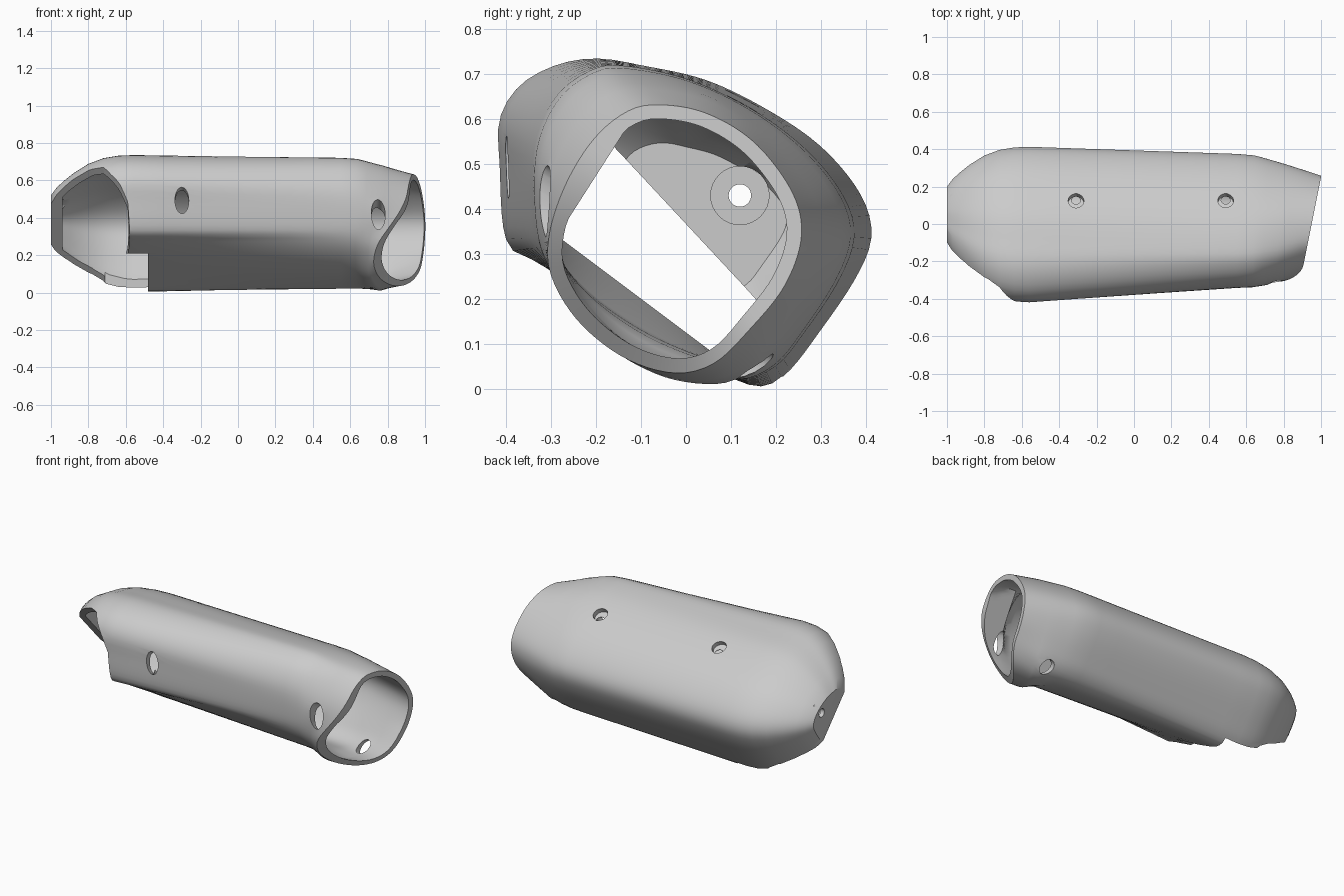
import bpy, bmesh, math
from mathutils import Vector

cube = bpy.data.objects.get("Cube")
if cube:
    bpy.data.objects.remove(cube)

SIDES = 96
CENTRE = Vector((0.02, 0.36))   # axis of the shell in (y, z)
DOME_CENTRE = (0.08, 0.4)       # point the domed end shrinks towards
WALL = 0.033
# Flat inner faces: outward direction and distance from the axis
FLOOR = (Vector((-.6, -.8)), .2)
FRONT_LEDGE = (Vector((-.842, .539)), .247)

# Cross-section outlines in (y, z), from the top round towards the back
WIDE = [(-.2, .735), (-.1, .72), (.05, .685), (.2, .61), (.31, .53), (.39, .43),
        (.413, .34), (.38, .25), (.3, .13), (.22, .03), (.15, .005), (.02, .07),
        (-.15, .175), (-.33, .28), (-.4, .33), (-.415, .5), (-.415, .6),
        (-.37, .675), (-.29, .72)]
NARROW = [(-.15, .72), (0, .69), (.15, .62), (.27, .53), (.35, .43), (.375, .34),
          (.34, .24), (.26, .12), (.2, .05), (.12, .02), (0, .05), (-.13, .11),
          (-.25, .2), (-.32, .3), (-.34, .42), (-.335, .55), (-.29, .65), (-.22, .705)]
NECK = [(-.12, .68), (.05, .65), (.2, .55), (.3, .43), (.32, .33), (.28, .22),
        (.19, .08), (.12, .025), (.05, .01), (-.06, .03), (-.18, .1), (-.28, .22),
        (-.315, .32), (-.32, .45), (-.28, .56), (-.21, .65)]
MOUTH = [(-.07, .632), (.04, .615), (.15, .55), (.235, .44), (.257, .34), (.22, .23),
         (.14, .13), (.06, .055), (-.03, .035), (-.14, .07), (-.24, .15), (-.3, .25),
         (-.305, .34), (-.27, .45), (-.21, .55), (-.14, .612)]


def ray(i):
    angle = -math.pi + math.tau * i / SIDES
    return Vector((math.cos(angle), math.sin(angle)))


def polar(outline):
    """Smooth an outline and return its radius at evenly spaced angles."""
    pts = [Vector(p) - CENTRE for p in outline]
    n, samples = len(pts), []
    for i in range(n):
        a, b, c, d = (pts[(i + k) % n] for k in (-1, 0, 1, 2))
        for s in range(12):
            t = s / 12
            p = 0.5 * (2 * b + (c - a) * t + (2 * a - 5 * b + 4 * c - d) * t ** 2
                       + (3 * b - a - 3 * c + d) * t ** 3)
            samples.append((math.atan2(p.y, p.x), p.length))
    samples.sort()
    samples = ([(samples[-1][0] - math.tau, samples[-1][1])] + samples
               + [(samples[0][0] + math.tau, samples[0][1])])
    radii = []
    for i in range(SIDES):
        angle = -math.pi + math.tau * i / SIDES
        for (a0, r0), (a1, r1) in zip(samples, samples[1:]):
            if a0 <= angle <= a1:
                radii.append(r0 + (r1 - r0) * (angle - a0) / max(a1 - a0, 1e-6))
                break
    return radii


def inset(radii, flat=None):
    """Inner radii: the wall thickness, trimmed by a flat inner face if given."""
    inner = [r - WALL for r in radii]
    if flat:
        for i in range(SIDES):
            facing = ray(i).dot(flat[0])
            if facing > .1:
                inner[i] = min(inner[i], flat[1] / facing)
    return inner


def section(x, radii, scale=1.0, slant=0.0):
    """A ring of points; slant runs 0 to 1 towards the angled, scooped mouth."""
    ring = []
    for i, r in enumerate(radii):
        y, z = CENTRE + ray(i) * r
        y = DOME_CENTRE[0] + (y - DOME_CENTRE[0]) * scale
        z = DOME_CENTRE[1] + (z - DOME_CENTRE[1]) * scale
        scoop = 2.1 * max(0, .22 - .72 * y - .69 * z) ** 2
        ring.append((x + slant * (.2 * y - scoop), y, z))
    return ring


def blend(a, b, t):
    return [p + (q - p) * t for p, q in zip(a, b)]


def mesh_object(name, bm):
    bmesh.ops.recalc_face_normals(bm, faces=bm.faces)
    mesh = bpy.data.meshes.new(name)
    bm.to_mesh(mesh)
    bm.free()
    obj = bpy.data.objects.new(name, mesh)
    bpy.context.collection.objects.link(obj)
    return obj


def bridge(bm, a, b):
    for i in range(len(a)):
        j = (i + 1) % len(a)
        bm.faces.new((a[i], a[j], b[j], b[i]))


# Shell stations: domed end, long tapering body, then the slanted open neck
wide, narrow, neck, mouth = map(polar, (WIDE, NARROW, NECK, MOUTH))
dome = ((-1, .36), (-.97, .48), (-.93, .59), (-.88, .71), (-.8, .86),
        (-.72, .95), (-.64, .99))
body = [(-.56 + 1.11 * i / 8, blend(wide, narrow, i / 8)) for i in range(9)]
throat = [(.64, blend(narrow, neck, .15), .06), (.7, blend(narrow, neck, .5), .2)]
throat += [(.78 + .17 * i / 4, blend(neck, mouth, i / 4), .4 + .15 * i)
           for i in range(5)]

# The inner skin starts one station later, leaving a thicker domed end
outer = ([section(x, wide, s) for x, s in dome] + [section(x, r) for x, r in body]
         + [section(x, r, 1, t) for x, r, t in throat])
inner = ([section(x + WALL, inset(wide), s) for x, s in dome[1:]]
         + [section(x, inset(r, FLOOR if x < .4 else None)) for x, r in body]
         + [section(x, inset(r, FRONT_LEDGE if x > .75 else None), 1, t)
            for x, r, t in throat])

bm = bmesh.new()
skins = [[[bm.verts.new(p) for p in ring] for ring in rings] for rings in (outer, inner)]
for loops in skins:
    for a, b in zip(loops, loops[1:]):
        bridge(bm, a, b)
    bm.faces.new(loops[0])
bridge(bm, skins[0][-1], skins[1][-1])
shell = mesh_object("shell", bm)


def cut(cutter):
    """Subtract a cutter from the shell and discard it."""
    cutter.hide_render = True
    mod = shell.modifiers.new("cut", "BOOLEAN")
    mod.operation = "DIFFERENCE"
    mod.solver = "EXACT"
    mod.object = cutter
    bpy.context.view_layer.objects.active = shell
    bpy.ops.object.modifier_apply(modifier=mod.name)
    bpy.data.objects.remove(cutter)


def drill(centre, axis, depth, rx, ry=None):
    """Cut a round or oval hole; rx lies along x where the axis allows."""
    axis = Vector(axis).normalized()
    side = Vector((0, 1, 0)) if abs(axis.x) > .9 else Vector((1, 0, 0))
    up = axis.cross(side)
    bm = bmesh.new()
    ends = []
    for h in (-depth / 2, depth / 2):
        ends.append([bm.verts.new(Vector(centre) + axis * h
                                  + side * rx * math.cos(math.tau * i / 32)
                                  + up * (ry or rx) * math.sin(math.tau * i / 32))
                     for i in range(32)])
        bm.faces.new(ends[-1])
    bridge(bm, *ends)
    cut(mesh_object("drill", bm))


# Large side opening beside the dome: a curved profile swept across the shell
along, across = Vector((0, .68, -.73)), Vector((0, .73, .68))
bm = bmesh.new()
profile = [(-1.3, -.6), (-.59, -.6), (-.58, -.06), (-.59, .03), (-.63, .09),
           (-.68, .15), (-.72, .21), (-.78, .235), (-.9, .25), (-1.3, .255)]
face = bm.faces.new([bm.verts.new(Vector((x, 0, 0)) + across * v - along * 1.5)
                     for x, v in profile])
sweep = bmesh.ops.extrude_face_region(bm, geom=[face])
bmesh.ops.translate(bm, vec=along * 3,
                    verts=[g for g in sweep["geom"] if isinstance(g, bmesh.types.BMVert)])
cut(mesh_object("opening_cutter", bm))

# Step of the opening into the flat underside
bm = bmesh.new()
bmesh.ops.create_cube(bm, size=1)
bmesh.ops.scale(bm, vec=(.23, .56, .3), verts=bm.verts)
bmesh.ops.translate(bm, vec=(-.595, -.065, .06), verts=bm.verts)
cut(mesh_object("step_cutter", bm))

# Counterbored screw holes on the top
for x, z in ((-.31, .635), (.49, .62)):
    drill((x, .14, z + .04), (0, .5, .86), .12, .042)
    drill((x, .14, z), (0, .5, .86), .25, .024)

# Slanted strap slots: two in the front wall, one under the neck
drill((-.3, -.41, .5), (0, .87, -.5), .2, .037, .06)
drill((.75, -.315, .42), (0, .87, -.5), .2, .037, .07)
drill((.76, .16, .045), (0, -.85, .53), .2, .037, .045)

# Screw hole in the domed end, with its inner recess
drill((-1, .12, .43), (1, 0, 0), .3, .025)
drill((-.925, .12, .43), (1, 0, 0), .1, .065)

# Plain grey finish
grey = bpy.data.materials.new("plain grey")
grey.use_nodes = True
colour = (.6, .6, .6, 1)
grey.diffuse_color = colour
grey.node_tree.nodes["Principled BSDF"].inputs["Base Color"].default_value = colour
shell.data.materials.clear()
shell.data.materials.append(grey)

bpy.ops.object.select_all(action="DESELECT")
shell.select_set(True)
bpy.context.view_layer.objects.active = shell
bpy.ops.object.shade_smooth_by_angle(angle=math.radians(35))
